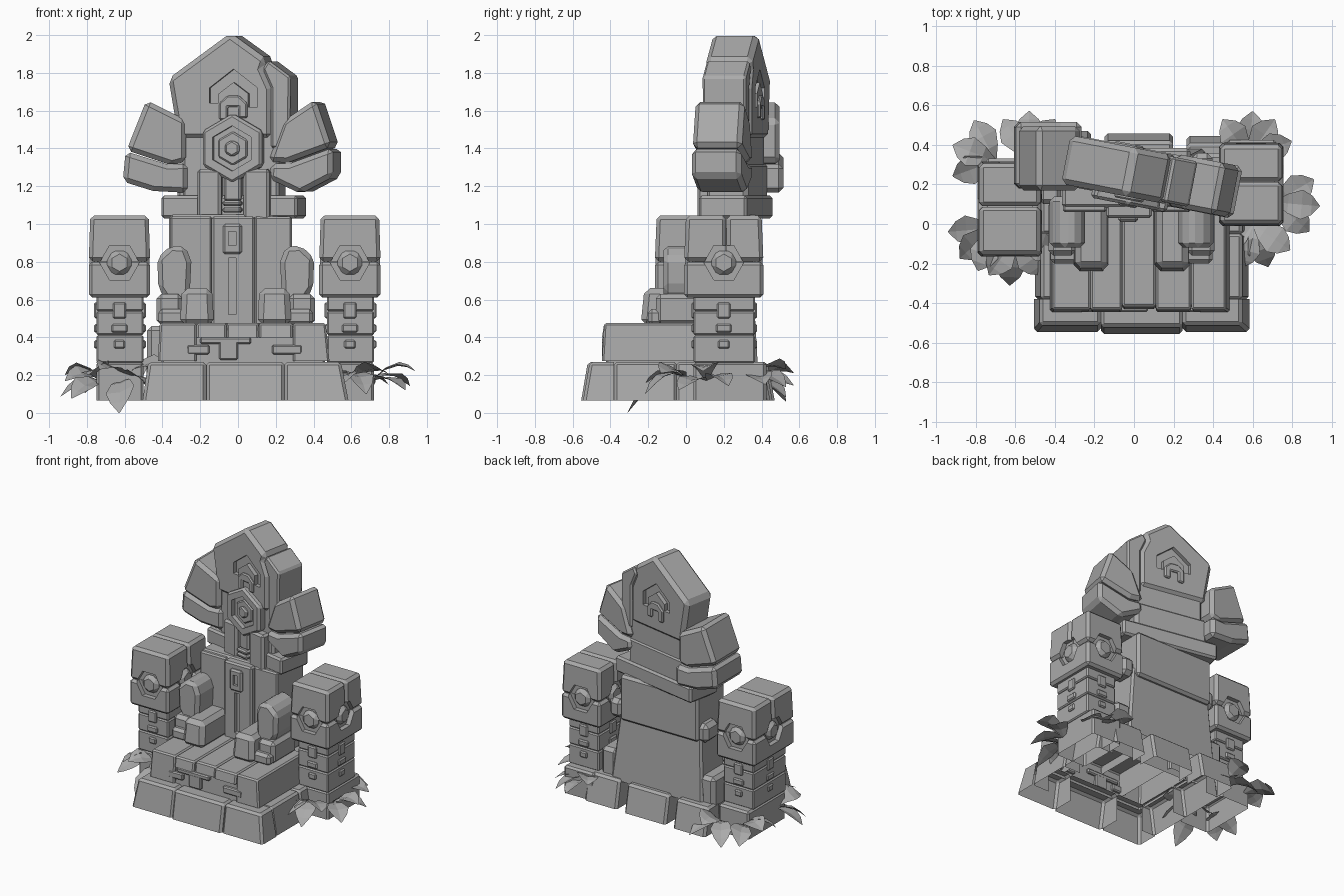
import bpy, bmesh, math, random
from mathutils import Matrix, Vector

random.seed(4)
if "Cube" in bpy.data.objects:
    bpy.data.objects.remove(bpy.data.objects["Cube"])

stone = bpy.data.materials.new("grey_stone")
stone.use_nodes = True
GREY = (0.4, 0.4, 0.4, 1)
stone.diffuse_color = GREY
stone.node_tree.nodes["Principled BSDF"].inputs["Base Color"].default_value = GREY

# The crown of the throne is twisted about a vertical axis
PIVOT = Vector((-0.03, 0.265, 0))
TWIST = Matrix.Translation(PIVOT) @ Matrix.Rotation(math.radians(-11), 4, "Z") @ Matrix.Translation(-PIVOT)
DOWN, LEFT, RIGHT = Vector((0, 0, -1)), Vector((1, 0, 0)), Vector((-1, 0, 0))
FRONT, BACK = Vector((0, -1, 0)), Vector((0, 1, 0))


def apply_mod(ob, kind, **settings):
    mod = ob.modifiers.new(kind, kind)
    for key, value in settings.items():
        setattr(mod, key, value)
    bpy.context.view_layer.objects.active = ob
    bpy.ops.object.modifier_apply(modifier=mod.name)


def finish(name, bm, bevel=0.0, turn=False):
    bmesh.ops.recalc_face_normals(bm, faces=bm.faces)
    me = bpy.data.meshes.new(name)
    bm.to_mesh(me)
    bm.free()
    if turn:
        me.transform(TWIST)
    me.materials.append(stone)
    ob = bpy.data.objects.new(name, me)
    bpy.context.collection.objects.link(ob)
    if bevel:
        apply_mod(ob, "BEVEL", width=bevel, segments=1, limit_method="ANGLE", angle_limit=0.5)
    return ob


def block(name, x, y, z, bevel=0.015, top=(0, 0, 0, 0), turn=False, hollow=()):
    """Box between ranges; top insets its upper edge at -x, +x, -y, +y; hollow lists open sides."""
    bm = bmesh.new()
    bmesh.ops.create_cube(bm, size=1)
    gone = [f for f in bm.faces if any(f.calc_center_median().dot(d) > 0.4 for d in hollow)]
    bmesh.ops.delete(bm, geom=gone, context="FACES")
    for v in bm.verts:
        i, j, k = (int(c > 0) for c in v.co)
        v.co = (x[i] + k * (-top[1] if i else top[0]),
                y[j] + k * (-top[3] if j else top[2]), z[k])
    return finish(name, bm, bevel, turn)


def prism(name, pts, a, b, bevel=0.0, axis="y", turn=False):
    """Outline of (across, z) points, extruded along an axis from a to b."""
    bm = bmesh.new()
    put = (lambda u, z, d: (u, d, z)) if axis == "y" else (lambda u, z, d: (d, u, z))
    rings = [[bm.verts.new(put(u, z, d)) for u, z in pts] for d in (a, b)]
    bm.faces.new(rings[0])
    bm.faces.new(rings[1])
    n = len(pts)
    for i in range(n):
        j = (i + 1) % n
        bm.faces.new((rings[0][i], rings[0][j], rings[1][j], rings[1][i]))
    return finish(name, bm, bevel, turn)


def hexagon(u, z, r, start=30):
    return [(u + r * math.cos(math.radians(start + 60 * i)),
             z + r * math.sin(math.radians(start + 60 * i))) for i in range(6)]


def cut(ob, *cutters):
    for c in cutters:
        apply_mod(ob, "BOOLEAN", operation="DIFFERENCE", object=c, solver="EXACT")


def drop(*cutters):
    for c in cutters:
        bpy.data.objects.remove(c)


# Footing: ring of tapered shells, open underneath and inwards
Z0 = (0.065, 0.27)
for i, (a, b) in enumerate([(-0.505, -0.168), (-0.168, 0.246), (0.246, 0.585)]):
    block(f"footing_front_{i}", (a, b), (-0.555 + 0.01 * (i != 1), -0.38), Z0, 0.016,
          (0.03 * (i == 0), 0.04 * (i == 2), 0.035, 0), hollow=(DOWN, BACK))
    block(f"footing_back_{i}", (a + 0.02, b - 0.05), (0.3, 0.47 - 0.012 * i), Z0, 0.016,
          (0, 0, 0, 0.04), hollow=(DOWN, FRONT))
for i, (a, b) in enumerate([(-0.38, -0.05), (-0.05, 0.3)]):
    block(f"footing_right_{i}", (-0.5, -0.39), (a, b), Z0, 0.014, (0.03, 0, 0, 0), hollow=(DOWN, LEFT))
    block(f"footing_left_{i}", (0.44, 0.58), (a, b), Z0, 0.014, (0, 0.035, 0, 0), hollow=(DOWN, RIGHT))

# Seat: hollow core, planks on top and front plates
block("seat_core", (-0.405, 0.46), (-0.425, 0.15), (0.25, 0.46), 0.01, (0, 0, 0.01, 0), hollow=(DOWN, BACK))
splits = [-0.425, -0.22, -0.06, 0.11, 0.29, 0.485]
for i in range(5):
    block(f"seat_plank_{i}", (splits[i] + 0.001, splits[i + 1] - 0.001),
          (-0.445 + 0.015 * (i == 2), 0.12), (0.275 if i in (0, 4) else 0.4, 0.475), 0.01,
          (0.01 * (i == 0), 0.02 * (i == 4), 0.012, 0), hollow=(DOWN,))
for name, x, z in [("plate_right", (-0.27, -0.15), (0.31, 0.36)), ("plate_left", (0.18, 0.34), (0.31, 0.36)),
                   ("plate_middle", (-0.1, 0.0), (0.28, 0.38)), ("plate_bar", (-0.2, 0.07), (0.365, 0.4))]:
    block("seat_" + name, x, (-0.445, -0.4), z, 0.008)

# Backrest: slab, shoulder band, centre panel with a slot and a keyhole plate
block("back_slab", (-0.4, 0.36), (0.09, 0.38), (0.25, 0.78), 0.015, (0.03, 0.06, 0, 0.03), hollow=(DOWN,))
block("back_shoulder", (-0.365, 0.285), (0.08, 0.385), (0.71, 1.05), 0.018)
for name, a, b in [("right", -0.36, -0.138), ("left", 0.088, 0.285)]:
    block("back_panel_" + name, (a, b), (0.06, 0.15), (0.462, 1.04), 0.01)
panel = block("back_panel_centre", (-0.14, 0.09), (0.03, 0.15), (0.462, 1.04), 0.012)
slot = block("slot_cutter", (-0.05, -0.01), (0.0, 0.06), (0.52, 0.82), 0)
cut(panel, slot)
plate = block("keyhole_plate", (-0.08, 0.02), (0.01, 0.06), (0.84, 1.0), 0.012)
hole = block("hole_cutter", (-0.05, -0.01), (-0.05, 0.03), (0.885, 0.96), 0)
cut(plate, hole)
drop(slot, hole)

# Armrests, mirrored about the throne's centre line
lobe = [(0.25, 0.5), (0.235, 0.8), (0.265, 0.88), (0.345, 0.885), (0.415, 0.82), (0.41, 0.66), (0.37, 0.6)]
for side, s in (("right", -1), ("left", 1)):
    def span(a, b, c=-0.012):
        return tuple(sorted((s * a + c, s * b + c)))
    prism(f"arm_upper_{side}", [(s * u - 0.012, z) for u, z in lobe], -0.12, 0.14, 0.025)
    block(f"arm_lower_{side}", span(0.28, 0.42), (-0.16, 0.12), (0.465, 0.63), 0.025)
    block(f"arm_front_{side}", span(0.115, 0.295), (-0.24, 0.1), (0.465, 0.66), 0.03, (0.01, 0.01, 0.02, 0))
    block(f"arm_foot_{side}", span(0.25, 0.41), (-0.2, 0.1), (0.465, 0.55), 0.02)
    block(f"back_knob_{side}", span(0.3, 0.41), (0.2, 0.36), (0.7, 0.84), 0.03)
    block(f"back_link_{side}", span(0.34, 0.47), (0.1, 0.36), (0.25, 0.46), 0.025, hollow=(DOWN,))

# Crossbar and stepped collar of the crown
block("crossbar", (-0.39, 0.345), (0.135, 0.395), (1.03, 1.15), 0.014, turn=True)
block("crown_back_block", (-0.31, 0.23), (0.17, 0.38), (1.13, 1.32), 0.015, turn=True)
block("crown_body", (-0.28, 0.24), (0.16, 0.37), (1.1, 1.62), 0.015, turn=True)
for name, a, b in [("right", -0.19, -0.06), ("left", 0.06, 0.2)]:
    block("collar_" + name, (a, b), (0.1, 0.2), (1.02, 1.29), 0.015, turn=True)
block("collar_neck", (-0.045, 0.045), (0.11, 0.2), (1.12, 1.27), 0.012, turn=True)
for z in (1.06, 1.095):
    block("collar_bead", (-0.05, 0.05), (0.09, 0.2), (z, z + 0.03), 0.01, turn=True)

# Head stone in two cracked pieces, with a chevron groove and hook on both faces
head = prism("head_main", [(-0.355, 1.77), (-0.02, 2.012), (0.178, 1.872), (0.16, 1.82), (0.205, 1.72), (0.205, 1.45),
                           (-0.3, 1.45)], 0.14, 0.39, 0.028, turn=True)
prism("head_side", [(0.184, 1.868), (0.305, 1.78), (0.3, 1.4), (0.2, 1.4), (0.2, 1.72), (0.155, 1.82)],
      0.148, 0.382, 0.012, turn=True)
chevron = [(-0.13, 1.64), (-0.13, 1.72), (0.0, 1.82), (0.13, 1.72), (0.13, 1.62),
           (0.08, 1.62), (0.08, 1.69), (0.0, 1.75), (-0.08, 1.69), (-0.08, 1.64)]
hook = [(-0.075, 1.55), (-0.075, 1.64), (-0.03, 1.68), (0.03, 1.68), (0.075, 1.64), (0.075, 1.56),
        (0.03, 1.56), (0.03, 1.62), (-0.03, 1.62), (-0.03, 1.55)]
for name, shift, groove, raised in (("front", 0.0, (0.0, 0.17), (0.125, 0.2)), ("back", -0.05, (0.36, 0.5), (0.34, 0.405))):
    cutter = prism("groove_cutter", [(u + shift, z) for u, z in chevron], *groove, turn=True)
    cut(head, cutter)
    drop(cutter)
    prism("head_hook_" + name, [(u + shift, z) for u, z in hook], *raised, 0.008, turn=True)

# Hexagon medallion
medal = prism("medallion", hexagon(0.0, 1.4, 0.185), 0.1, 0.2, 0.015, turn=True)
recess = prism("medal_cutter", hexagon(0.0, 1.4, 0.12), 0.0, 0.13, turn=True)
cut(medal, recess)
drop(recess)
prism("medallion_ring", hexagon(0.0, 1.4, 0.09), 0.115, 0.16, 0.008, turn=True)
prism("medallion_gem", hexagon(0.0, 1.4, 0.045), 0.095, 0.16, 0.01, turn=True)

# Wing stones: those on the right stand square, those on the left follow the twist
wings = [
    ("upper_right", 0.17, 0.495, [(-0.59, 1.39), (-0.485, 1.655), (-0.275, 1.55), (-0.275, 1.33), (-0.35, 1.31)]),
    ("lower_right", 0.18, 0.515, [(-0.61, 1.225), (-0.595, 1.385), (-0.37, 1.315), (-0.265, 1.32), (-0.265, 1.165),
                                  (-0.45, 1.175)]),
    ("upper_left", 0.135, 0.4, [(0.185, 1.33), (0.265, 1.545), (0.44, 1.66), (0.525, 1.41), (0.29, 1.325)]),
    ("lower_left", 0.132, 0.4, [(0.19, 1.24), (0.2, 1.32), (0.3, 1.32), (0.535, 1.405), (0.535, 1.25), (0.36, 1.16)]),
]
for name, a, b, pts in wings:
    prism("wing_" + name, pts, a, b, 0.025, turn="left" in name)


# Pillars
def pillar(side, x, y):
    cx, cy = sum(x) / 2, sum(y) / 2
    sx, sy = (x[0] + 0.04, x[1] - 0.035), (y[0] + 0.05, y[1] - 0.045)
    block(f"pillar_core_{side}", (sx[0] + 0.01, sx[1] - 0.01), (sy[0] + 0.01, sy[1] - 0.01), (0.27, 0.98), 0)
    block(f"pillar_foot_{side}", sx, (sy[0], sy[1] + 0.06), Z0, 0.014, hollow=(DOWN,))
    for i, z in enumerate([(0.265, 0.41), (0.412, 0.538), (0.54, 0.62)]):
        block(f"pillar_shaft_{side}_{i}", sx, sy, z, 0.008)
    caps = [block(f"pillar_cap_low_{side}", x, y, (0.61, 0.8), 0.018)]
    for i, r in enumerate([(y[0], cy + 0.012), (cy + 0.015, y[1])]):
        caps.append(block(f"pillar_cap_top_{side}_{i}", x, r, (0.802, 1.045), 0.02, (0.008, 0.008, 0.01 * (i == 0), 0.01 * i)))
    # The same emblem and shaft ornaments on all four faces
    for axis, c, faces, shaft in (("y", cx, y, sy), ("x", cy, x, sx)):
        for f, e, out in ((faces[0], shaft[0], -1), (faces[1], shaft[1], 1)):
            cutter = prism("emblem_cutter", hexagon(c, 0.795, 0.105, 0), f - 0.035, f + 0.035, axis=axis)
            for cap in caps:
                cut(cap, cutter)
            drop(cutter)
            prism(f"pillar_gem_{side}", hexagon(c, 0.795, 0.075), f - 0.07 * out, f - 0.004 * out, 0.025, axis)
            for z0, z1, w in ((0.5, 0.585, 0.035), (0.425, 0.47, 0.042), (0.34, 0.385, 0.03)):
                outline = [(c - w, z0), (c + w, z0), (c + w, z1), (c - w, z1)]
                prism(f"pillar_stud_{side}", outline, e - 0.03 * out, e + 0.012 * out, 0.008, axis)


pillar("right", (-0.79, -0.465), (-0.165, 0.315))
pillar("left", (0.43, 0.755), (-0.01, 0.41))


# Leaf tufts: each leaf is a broad, creased, drooping blade with its own roll
def tuft(name, base, angles, rise=None, droop=None):
    bm = bmesh.new()
    for ang in angles:
        a = math.radians(ang)
        out = Vector((math.cos(a), math.sin(a), 0))
        across = Vector((-math.sin(a), math.cos(a), random.uniform(-0.5, 0.5)))
        up = random.uniform(0.05, 0.28) if rise is None else rise
        down = random.uniform(0.1, 0.22) if droop is None else droop
        rows = []
        for t, w in ((0, 0.006), (0.3, 0.05), (0.6, 0.075), (0.82, 0.05), (1, 0.003)):
            mid = Vector(base) + out * 0.23 * t + Vector((0, 0, up * t - down * t * t))
            lift = Vector((0, 0, w * 0.2))
            rows.append([bm.verts.new(p) for p in (mid - across * w + lift, mid, mid + across * w + lift)])
        for r, q in zip(rows, rows[1:]):
            for k in (0, 1):
                bm.faces.new((r[k], r[k + 1], q[k + 1], q[k]))
    finish(name, bm)


tuft("leaves_right_outer", (-0.71, -0.02, 0.16), (185, 222, 250))
tuft("leaves_right_front", (-0.6, -0.07, 0.19), (235, 305, 340))
tuft("leaf_right_hanging", (-0.62, -0.08, 0.17), (268,), 0.0, 0.17)
tuft("leaves_right_rear", (-0.7, 0.32, 0.16), (118, 160, 200))
tuft("leaves_right_back", (-0.53, 0.34, 0.15), (55, 90, 125))
tuft("leaves_left_outer", (0.71, 0.11, 0.17), (-5, 30, -40))
tuft("leaves_left_front", (0.6, 0.0, 0.19), (215, 255, 290, 325))
tuft("leaves_left_back", (0.58, 0.34, 0.18), (20, 55, 85, 125))
